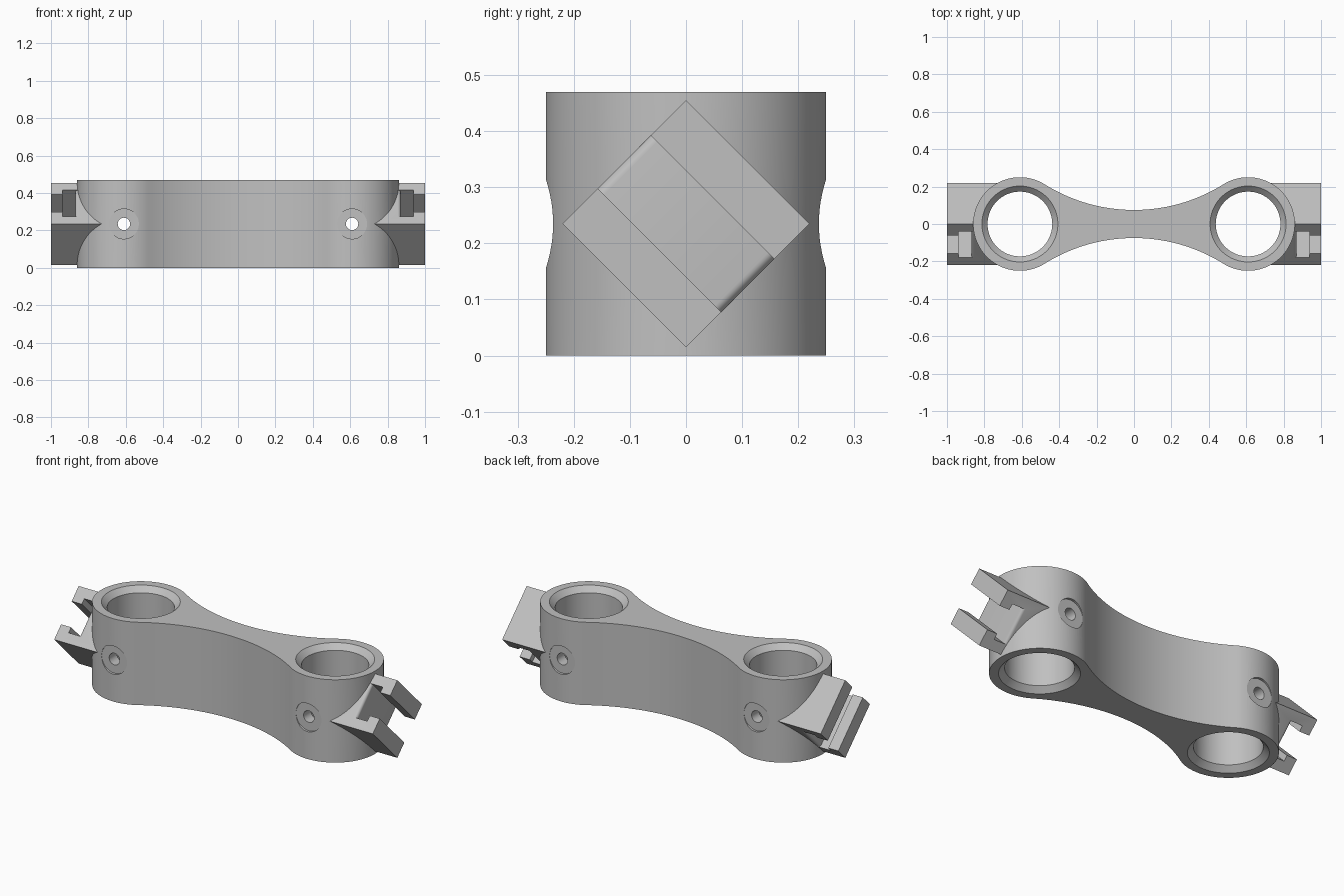
import bpy, bmesh, math
from mathutils import Vector

if "Cube" in bpy.data.objects:
    bpy.data.objects.remove(bpy.data.objects["Cube"], do_unlink=True)

HEIGHT = 0.47
MID = HEIGHT / 2
CX, R = 0.61, 0.25       # ring centre and outer radius
WAIST = 0.075            # half thickness of the link at the middle
END = 1.0                # outer end of the mounts

grey = bpy.data.materials.new("plain_grey")
grey.use_nodes = True
grey.diffuse_color = (0.53, 0.53, 0.53, 1)
grey.node_tree.nodes["Principled BSDF"].inputs["Base Color"].default_value = (0.53, 0.53, 0.53, 1)


def loft(name, sections):
    """Closed solid through equal-length loops of points."""
    bm = bmesh.new()
    loops = [[bm.verts.new(p) for p in s] for s in sections]
    n = len(loops[0])
    for a, b in zip(loops, loops[1:]):
        for i in range(n):
            j = (i + 1) % n
            bm.faces.new((a[i], a[j], b[j], b[i]))
    bm.faces.new(loops[0][::-1])
    bm.faces.new(loops[-1])
    bmesh.ops.recalc_face_normals(bm, faces=bm.faces)
    mesh = bpy.data.meshes.new(name)
    bm.to_mesh(mesh)
    bm.free()
    mesh.materials.append(grey)
    obj = bpy.data.objects.new(name, mesh)
    bpy.context.collection.objects.link(obj)
    return obj


def arc(cx, cy, r, start, end, steps):
    return [(cx + r * math.cos(start + (end - start) * i / steps),
             cy + r * math.sin(start + (end - start) * i / steps)) for i in range(steps)]


def circle(r, steps=64):
    return arc(0, 0, r, 0, math.tau, steps)


def combine(target, tool, operation):
    """Apply a boolean and discard the tool."""
    tool.hide_render = True
    mod = target.modifiers.new(operation, "BOOLEAN")
    mod.object, mod.operation, mod.solver = tool, operation, "EXACT"
    bpy.context.view_layer.objects.active = target
    bpy.ops.object.modifier_apply(modifier=mod.name)
    bpy.data.objects.remove(tool, do_unlink=True)


# Link body: two discs joined by tangent concave arcs
r_waist = (CX**2 + WAIST**2 - R**2) / (2 * (R - WAIST))
cy = WAIST + r_waist
t = math.atan2(cy, -CX)
s = math.pi - t
outline = (arc(CX, 0, R, -t, t, 72)
           + arc(0, cy, r_waist, -s, -t, 40)
           + arc(-CX, 0, R, s, math.tau - s, 72)
           + arc(0, -cy, r_waist, t, s, 40))
body = loft("link_body", [[(x, y, z) for x, y in outline] for z in (0, HEIGHT)])

# Diamond mount axes: u runs along the slot, v across it
U = Vector((0, 1, -1)).normalized()
V = Vector((0, 1, 1)).normalized()
CENTRE = Vector((0, 0, MID))
HALF = 0.22 / math.sqrt(2)
FLOOR, NECK = 0.87, 0.937


def place(side, x, u, v):
    return CENTRE + Vector((side * x, 0, 0)) + U * u + V * v


def prism(name, side, profile, half_width):
    """Extrude a (u, x) profile across the slot direction."""
    return loft(name, [[place(side, x, u, v) for u, x in profile]
                       for v in (-half_width, half_width)])


def box_profile(half, x0, x1):
    return [(-half, x0), (half, x0), (half, x1), (-half, x1)]


# Slot profile with rounded lips at both ends of its floor
LIP = 0.016
lip = [(HALF - LIP + LIP * math.sin(a), FLOOR - LIP + LIP * math.cos(a))
       for a in (math.pi / 2 * i / 6 for i in range(7))]
half_floor = lip + [(HALF + 0.02, FLOOR - LIP)]
floor = [(-u, x) for u, x in reversed(half_floor)] + half_floor
slot_profile = floor + [(HALF + 0.02, NECK), (-HALF - 0.02, NECK)]

for side in (-1, 1):
    # Mount block with its T slot
    mount = prism("mount", side, box_profile(HALF, 0.7, END), HALF)
    combine(mount, prism("slot_cutter", side, slot_profile, 0.099), "DIFFERENCE")
    neck = prism("neck_cutter", side, box_profile(HALF + 0.03, NECK - 0.02, END + 0.05), 0.067)
    combine(mount, neck, "DIFFERENCE")
    combine(body, mount, "UNION")

    # Chamfered vertical bore
    bore = [(0.213, -0.01), (0.173, 0.03), (0.173, HEIGHT - 0.03), (0.213, HEIGHT + 0.01)]
    combine(body, loft("bore_cutter", [[(side * CX + x, y, z) for x, y in circle(r, 96)]
                                       for r, z in bore]), "DIFFERENCE")

    # Cross hole and its shallow counterbores, front and back
    for r, y0, y1 in ((0.033, -0.4, 0.4), (0.08, -0.4, -0.2365), (0.08, 0.2365, 0.4)):
        combine(body, loft("screw_cutter", [[(side * CX + x, y, MID + z) for x, z in circle(r, 48)]
                                            for y in (y0, y1)]), "DIFFERENCE")

# Smooth the curved walls and keep the edges crisp
bpy.ops.object.select_all(action="DESELECT")
body.select_set(True)
bpy.context.view_layer.objects.active = body
bpy.ops.object.shade_smooth_by_angle(angle=math.radians(30))
